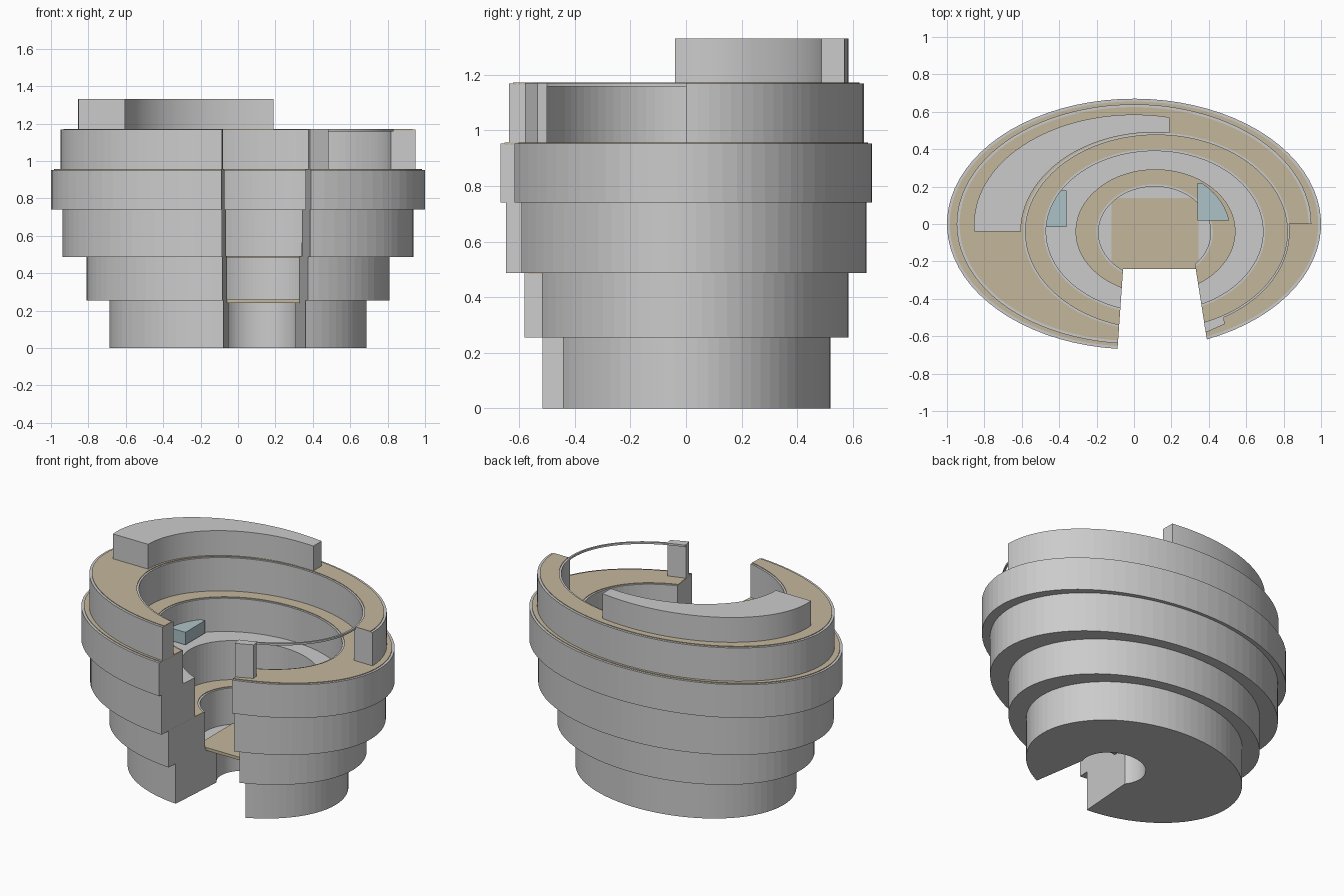
import bpy, bmesh, math
from mathutils import Vector

if "Cube" in bpy.data.objects:
    bpy.data.objects.remove(bpy.data.objects["Cube"])

N = 72
LEFT_GAP = ((-0.045, -0.05), (-0.03, -0.43))
RIGHT_GAP = ((0.30, -0.05), (0.06, -0.38))
EAST = ((0.115, 0.0), (1, 0))


def material(name, color):
    m = bpy.data.materials.new(name)
    m.diffuse_color = color
    m.use_nodes = True
    m.node_tree.nodes["Principled BSDF"].inputs["Base Color"].default_value = m.diffuse_color
    return m


TAN = material("tan", (0.55, 0.47, 0.33, 1))
BLUE = material("pale_blue", (0.42, 0.54, 0.57, 1))


def finish(name, bm, mat=None):
    bmesh.ops.recalc_face_normals(bm, faces=bm.faces)
    me = bpy.data.meshes.new(name)
    bm.to_mesh(me)
    bm.free()
    ob = bpy.data.objects.new(name, me)
    bpy.context.collection.objects.link(ob)
    if mat:
        me.materials.append(mat)
    return ob


def hit_angle(e, line):
    """Ellipse parameter where a ray starting inside it leaves it."""
    cx, cy, rx, ry = e
    (px, py), (dx, dy) = line
    ux, uy, vx, vy = (px - cx) / rx, (py - cy) / ry, dx / rx, dy / ry
    a, b, c = vx * vx + vy * vy, ux * vx + uy * vy, ux * ux + uy * uy - 1
    t = (-b + math.sqrt(max(b * b - a * c, 0))) / a
    return math.atan2(uy + t * vy, ux + t * vx)


def arc(e, start, end):
    """Points counter-clockwise between two rays."""
    a, b = hit_angle(e, start), hit_angle(e, end)
    if b <= a:
        b += 2 * math.pi
    return [(e[0] + e[2] * math.cos(a + (b - a) * i / N),
             e[1] + e[3] * math.sin(a + (b - a) * i / N)) for i in range(N + 1)]


def ring(name, outer, inner, z0, z1, start=RIGHT_GAP, end=LEFT_GAP, mat=None):
    """Open elliptical ring between two rays, extruded from z0 to z1."""
    bm = bmesh.new()
    rows = [[bm.verts.new((x, y, z)) for x, y in arc(e, start, end)]
            for e, z in ((outer, z0), (outer, z1), (inner, z1), (inner, z0))]
    for k in range(4):
        a, b = rows[k], rows[(k + 1) % 4]
        for i in range(N):
            bm.faces.new((a[i], a[i + 1], b[i + 1], b[i]))
    for i in (0, N):
        bm.faces.new([r[i] for r in rows])
    return finish(name, bm, mat)


def prism(name, pts, z0, z1, mat=None):
    bm = bmesh.new()
    f = bm.faces.new([bm.verts.new((x, y, z0)) for x, y in pts])
    top = bmesh.ops.extrude_face_region(bm, geom=[f])["geom"]
    bmesh.ops.translate(bm, vec=Vector((0, 0, z1 - z0)),
                        verts=[v for v in top if isinstance(v, bmesh.types.BMVert)])
    return finish(name, bm, mat)


def inset(e, d):
    return (e[0], e[1], e[2] + d, e[3] + d)


# Stepped tiers: outer ellipse, offset inner hole, bottom, top, has tan floor
holes = [(0.115, -0.05, 0.20, 0.17), (0.11, -0.045, 0.30, 0.245),
         (0.115, -0.04, 0.425, 0.33), (0.11, -0.04, 0.58, 0.43),
         (0.12, -0.042, 0.70, 0.518)]
tiers = [((0, 0, 0.688, 0.52), 0, 0.255, False),
         ((0, 0, 0.81, 0.585), 0.255, 0.487, True),
         ((0, 0, 0.938, 0.65), 0.487, 0.74, False),
         ((0, 0, 1.0, 0.67), 0.74, 0.952, True),
         ((0, 0, 0.948, 0.64), 0.952, 1.168, True)]
for i, ((outer, z0, z1, floor), hole) in enumerate(zip(tiers, holes)):
    start = EAST if i == 4 else RIGHT_GAP
    ring(f"tier_{i + 1}", outer, hole, z0, z1, start)
    if floor:
        ring(f"tier_{i + 1}_floor", inset(outer, -0.015), inset(hole, 0.012),
             z1 - 0.004, z1 + 0.004, start, mat=TAN)

# Partial crown block on top
ring("crown_block", (0, 0, 0.855, 0.585), (0.11, -0.04, 0.715, 0.53), 1.168, 1.33,
     ((0.19, 0), (0, 1)), ((0, -0.04), (-1, 0)))

# Thin rail closing the open corner of the top tier, with its end post
ring("corner_rail", inset(holes[4], 0.012), holes[4], 1.158, 1.17, RIGHT_GAP, EAST)
prism("rail_post", [(0.375, -0.535), (0.48, -0.50), (0.485, -0.535), (0.385, -0.58)], 0.952, 1.17)

# Central plate
prism("centre_plate", [(-0.12, -0.24), (0.345, -0.24), (0.345, 0.14), (-0.12, 0.14)],
      0.24, 0.259, TAN)


# Pale blue platforms fitted against the curved walls
def platform(name, e, side, y0, y1, x_flat, z0, z1):
    pts = []
    for i in range(9):
        y = y0 + (y1 - y0) * i / 8
        pts.append((e[0] + side * e[2] * math.sqrt(1 - ((y - e[1]) / e[3]) ** 2), y))
    prism(name, pts + [(x_flat, y1), (x_flat, y0)], z0, z1, BLUE)


platform("left_platform", holes[3], -1, -0.015, 0.18, -0.36, 0.745, 0.825)
platform("right_platform", (0.115, -0.04, 0.40, 0.33), 1, 0.02, 0.22, 0.34, 0.492, 0.565)
